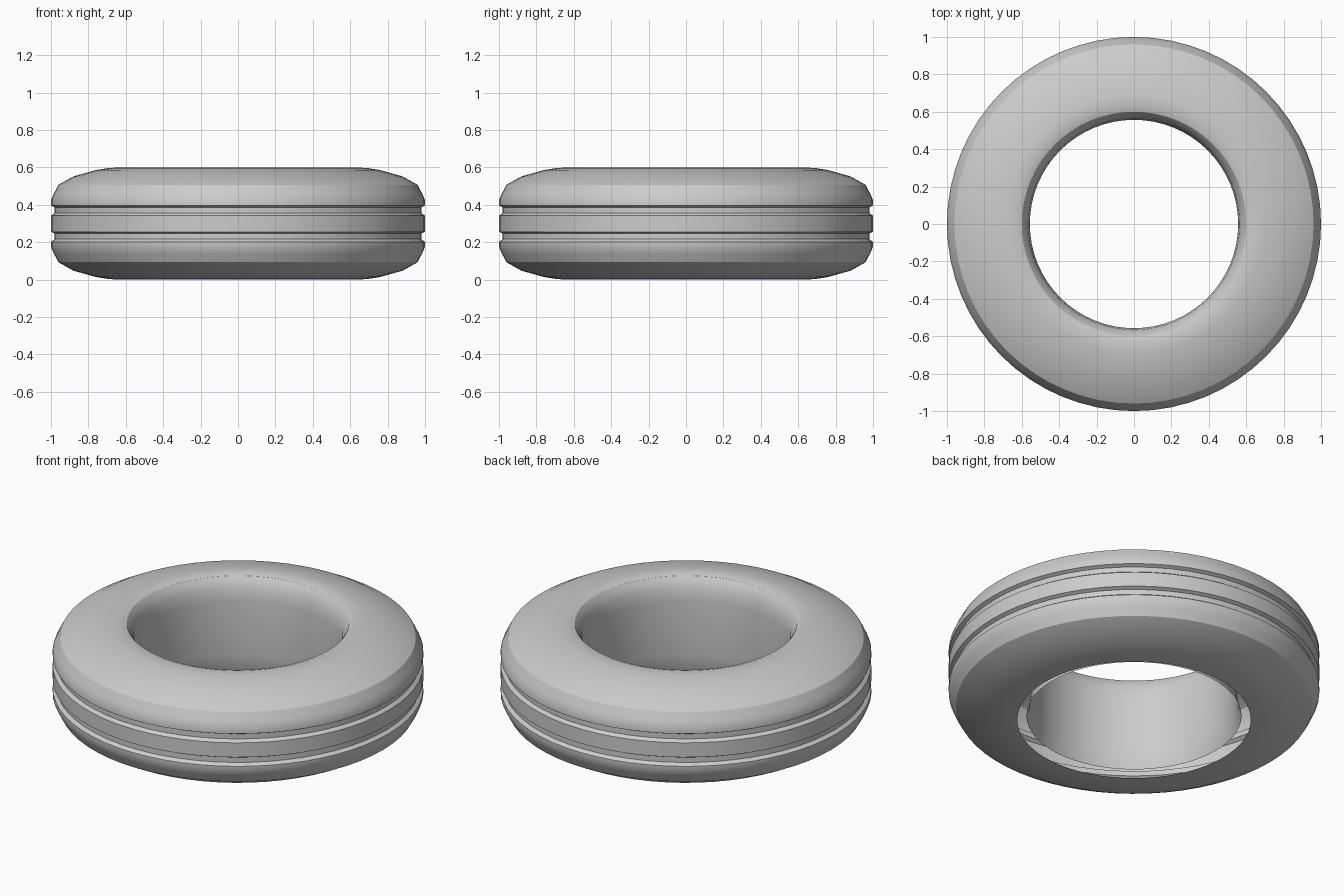
import bpy, bmesh, math
from mathutils import Vector

cube = bpy.data.objects.get("Cube")
if cube:
    bpy.data.objects.remove(cube, do_unlink=True)

SEGMENTS = 64
MID = 0.3

rubber = bpy.data.materials.new("light grey rubber")
rubber.use_nodes = True
GREY = (0.6, 0.6, 0.6, 1)
rubber.diffuse_color = GREY
bsdf = rubber.node_tree.nodes["Principled BSDF"]
bsdf.inputs["Base Color"].default_value = GREY
bsdf.inputs["Roughness"].default_value = 0.7


def groove(z):
    """Shallow tread groove with sloped walls, listed from bottom to top."""
    return [(1, z - 0.028), (0.98, z - 0.014), (0.98, z + 0.016), (1, z + 0.026)]


def lathe(name, profile):
    """Turn a (radius, height) profile about the z axis."""
    bm = bmesh.new()
    verts = [bm.verts.new((r, 0, z)) for r, z in profile]
    edges = [bm.edges.new(pair) for pair in zip(verts, verts[1:])]
    bmesh.ops.spin(bm, geom=verts + edges, cent=(0, 0, 0), axis=(0, 0, 1),
                   angle=math.tau, steps=SEGMENTS)
    bmesh.ops.remove_doubles(bm, verts=bm.verts, dist=0.0005)
    bmesh.ops.recalc_face_normals(bm, faces=bm.faces)
    # The tread must face away from the axle
    tread = max(bm.faces, key=lambda f: f.calc_center_median().xy.length)
    if tread.normal.dot(Vector((*tread.calc_center_median().xy, 0))) < 0:
        bmesh.ops.reverse_faces(bm, faces=bm.faces)
    mesh = bpy.data.meshes.new(name)
    bm.to_mesh(mesh)
    bm.free()
    mesh.materials.append(rubber)
    obj = bpy.data.objects.new(name, mesh)
    bpy.context.collection.objects.link(obj)
    bpy.ops.object.select_all(action="DESELECT")
    obj.select_set(True)
    bpy.context.view_layer.objects.active = obj
    bpy.ops.object.shade_smooth_by_angle(angle=math.radians(32))
    return obj


# Rounded sidewall, from the bead out to the tread
lower_wall = [(0.63, 0), (0.69, 0.003), (0.76, 0.014), (0.88, 0.048),
              (0.96, 0.093), (0.985, 0.14), (1, 0.175)]
upper_wall = [(r, 2 * MID - z) for r, z in reversed(lower_wall)]

# Inner sleeve hangs from the upper bead and stops short of the lower one
sleeve = [(0.6, 0.59), (0.583, 0.568), (0.565, 0.53), (0.557, 0.46),
          (0.557, 0.14), (0.565, 0.07), (0.58, 0.025)]

lathe("tire", lower_wall + groove(0.23) + groove(0.37) + upper_wall + sleeve)
